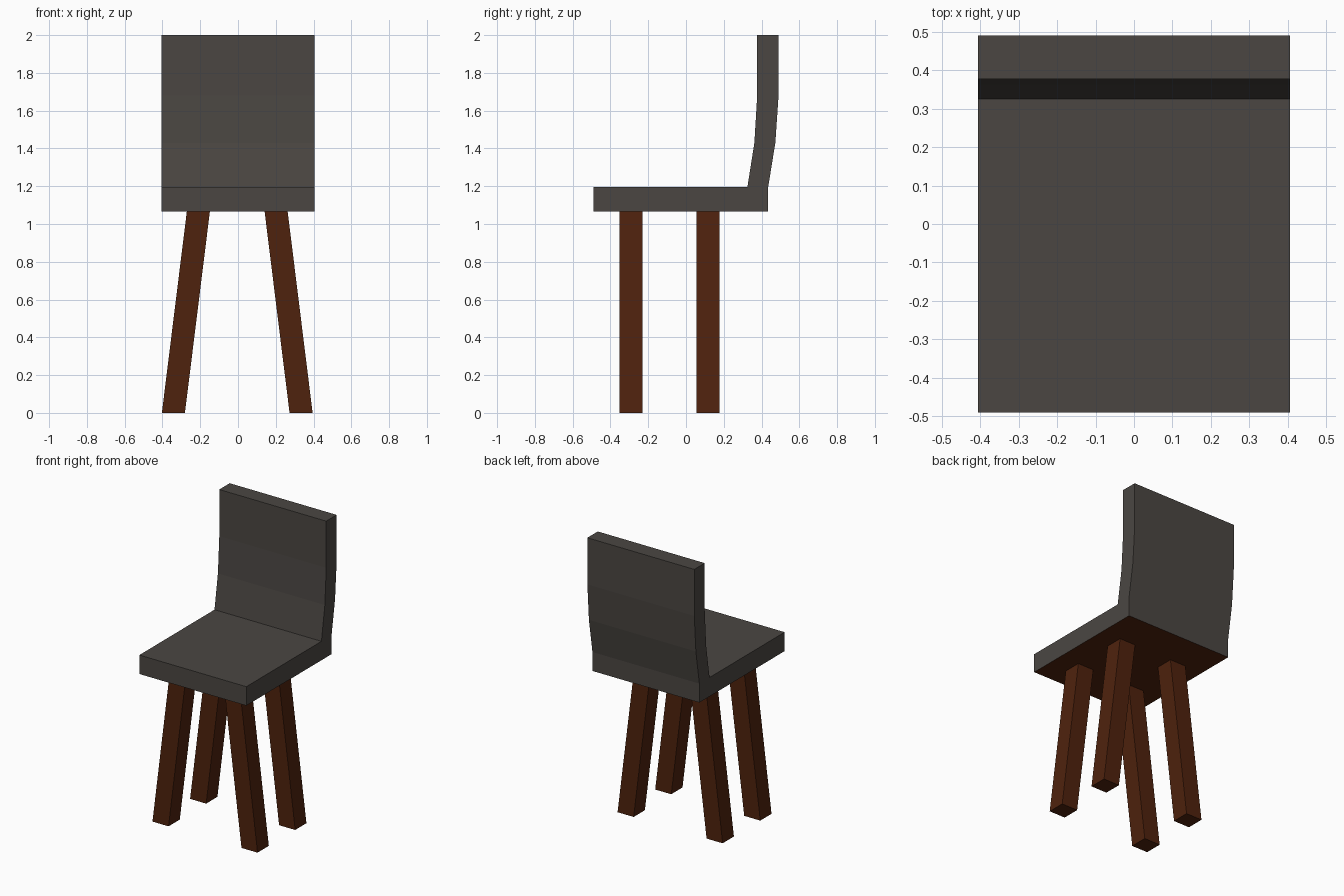
import bpy
import bmesh

if "Cube" in bpy.data.objects:
    bpy.data.objects.remove(bpy.data.objects["Cube"])


def material(name, rgb):
    m = bpy.data.materials.new(name)
    m.diffuse_color = (*rgb, 1)
    m.use_nodes = True
    m.node_tree.nodes["Principled BSDF"].inputs["Base Color"].default_value = m.diffuse_color
    return m


def add_object(name, bm, mats):
    bmesh.ops.recalc_face_normals(bm, faces=bm.faces)
    me = bpy.data.meshes.new(name)
    bm.to_mesh(me)
    bm.free()
    for m in mats:
        me.materials.append(m)
    ob = bpy.data.objects.new(name, me)
    bpy.context.collection.objects.link(ob)
    return ob


grey = material("dark_upholstery", (0.07, 0.062, 0.055))
wood = material("dark_wood", (0.078, 0.016, 0.004))

HALF_W = 0.406
SEAT_Z = 1.065

# Seat and curved backrest: one side profile (y, z) extruded across x
profile = [(-0.49, SEAT_Z), (0.435, SEAT_Z), (0.435, 1.195), (0.473, 1.43),
           (0.49, 1.68), (0.49, 2.0), (0.377, 2.0), (0.377, 1.68),
           (0.362, 1.43), (0.325, 1.195), (-0.49, 1.195)]
bm = bmesh.new()
side = bm.faces.new([bm.verts.new((-HALF_W, y, z)) for y, z in profile])
ext = bmesh.ops.extrude_face_region(bm, geom=[side])
bmesh.ops.translate(bm, vec=(2 * HALF_W, 0, 0),
                    verts=[v for v in ext["geom"] if isinstance(v, bmesh.types.BMVert)])
# Wooden underside of the seat
for f in bm.faces:
    if all(abs(v.co.z - SEAT_Z) < 1e-4 for v in f.verts):
        f.material_index = 1
add_object("seat_and_backrest", bm, [grey, wood])

# Square legs, splayed outwards in x
MID_X, TOP_X, FOOT_X, LEG = -0.004, 0.206, 0.338, 0.122
for row, y in (("front", -0.291), ("rear", 0.117)):
    for hand, s in (("left", -1), ("right", 1)):
        bm = bmesh.new()
        bmesh.ops.create_cube(bm, size=1)
        for v in bm.verts:
            top = v.co.z > 0
            v.co = (MID_X + s * (TOP_X if top else FOOT_X) + v.co.x * LEG,
                    y + v.co.y * LEG, SEAT_Z if top else 0)
        add_object(f"{row}_{hand}_leg", bm, [wood])
